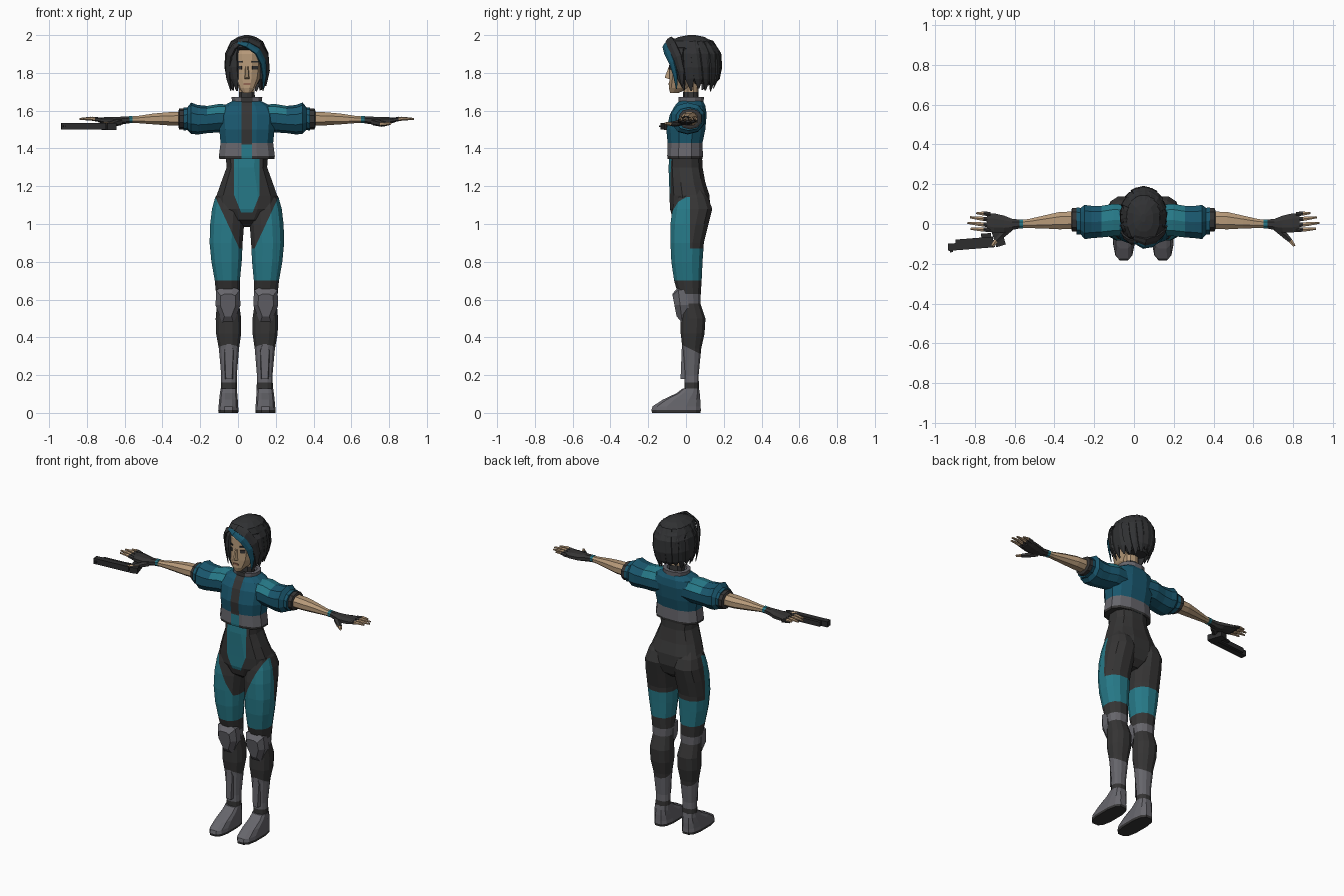
import bpy, bmesh, math, random
from mathutils import Vector, Matrix

random.seed(4)
CX = 0.047  # the body stands slightly right of centre
COLORS = {
    "skin": (0.47, 0.32, 0.19), "lips": (0.30, 0.14, 0.09), "hair_black": (0.030, 0.031, 0.033),
    "suit_black": (0.036, 0.035, 0.035), "suit_teal": (0.020, 0.195, 0.25),
    "jacket_blue": (0.010, 0.095, 0.155), "armour_grey": (0.135, 0.133, 0.150),
    "gun_black": (0.026, 0.026, 0.027),
}
NAMES = list(COLORS)
MATS = []
for key, c in COLORS.items():
    m = bpy.data.materials.new(key)
    m.diffuse_color = (*c, 1)
    MATS.append(m)


def finish(name, bm, color, cuts=()):
    """Cut along planes, colour faces by a name or a rule, and make the object."""
    for co, no in cuts:
        bmesh.ops.bisect_plane(bm, geom=bm.verts[:] + bm.edges[:] + bm.faces[:],
                               plane_co=co, plane_no=no)
    bmesh.ops.recalc_face_normals(bm, faces=bm.faces[:])
    bm.normal_update()
    me = bpy.data.meshes.new(name)
    used = []
    for f in bm.faces:
        key = color if isinstance(color, str) else color(f.calc_center_median(), f.normal)
        if key not in used:
            used.append(key)
        f.material_index = used.index(key)
    bm.to_mesh(me)
    bm.free()
    for key in used:
        me.materials.append(MATS[NAMES.index(key)])
    ob = bpy.data.objects.new(name, me)
    ob.location.x = CX
    bpy.context.collection.objects.link(ob)
    return ob


def skin_rings(rings):
    bm = bmesh.new()
    vs = [[bm.verts.new(p) for p in r] for r in rings]
    n = len(vs[0])
    for a, b in zip(vs, vs[1:]):
        for i in range(n):
            bm.faces.new((a[i], a[(i + 1) % n], b[(i + 1) % n], b[i]))
    bm.faces.new(vs[0][::-1])
    bm.faces.new(vs[-1])
    return bm


def oval(n, p):
    for i in range(n):
        a = (i + 0.5) * 2 * math.pi / n
        c, s = math.cos(a), math.sin(a)
        yield math.copysign(abs(c) ** p, c), math.copysign(abs(s) ** p, s)


def column(name, rows, color, cuts=(), s=1, n=12, p=0.85):
    """Upright loft; rows are (z, x0, x1, y0, y1)."""
    rings = [[(s * ((x0 + x1) / 2 + u * (x1 - x0) / 2), (y0 + y1) / 2 + v * (y1 - y0) / 2, z)
              for u, v in oval(n, p)] for z, x0, x1, y0, y1 in rows]
    return finish(name, skin_rings(rings), color, cuts)


def trunk(name, rows, *args, **kw):
    return column(name, [(z, -r, r, a, b) for z, r, a, b in rows], *args, **kw)


def limb(name, rows, color, cuts=(), s=1, n=10):
    """Sideways loft; rows are (x, yc, zc, ry, rz)."""
    rings = [[(s * x, y + u * ry, z + v * rz) for u, v in oval(n, 0.9)] for x, y, z, ry, rz in rows]
    return finish(name, skin_rings(rings), color, cuts)


def strand(name, pts, widths, thick, color, out=None, n=6, cuts=()):
    """Flat tapered tube along points; out is the flat side's direction."""
    pts = [Vector(q) for q in pts]
    rings = []
    for i, q in enumerate(pts):
        t = (pts[min(i + 1, len(pts) - 1)] - pts[max(i - 1, 0)]).normalized()
        o = out or (q - Vector((0, 0.035, 1.83)))
        side = t.cross(o).normalized()
        up = side.cross(t)
        w = widths[i]
        rings.append([q + side * u * w + up * v * w * thick for u, v in oval(n, 1)])
    return finish(name, skin_rings(rings), color, cuts)


def box(name, loc, size, color, rot=0):
    bm = bmesh.new()
    bmesh.ops.create_cube(bm, size=1, matrix=Matrix.Translation(loc) @ Matrix.Rotation(rot, 4, 'Z')
                          @ Matrix.Diagonal((*size, 1)))
    return finish(name, bm, color)


def zcut(*zs):
    return [((0, 0, z), (0, 0, 1)) for z in zs]


def xcut(*xs):
    return [((x, 0, 0), (1, 0, 0)) for x in xs]


# Bodysuit trunk with a rounded front panel
def trunk_color(c, nrm):
    inside = abs(c.x) < min(0.068, 0.03 + (c.z - 1.06) * 0.4)
    return "suit_teal" if c.y < 0 and c.z > 1.06 and inside else "suit_black"


slopes = [((s * 0.03, 0, 1.06), (s, 0, -0.4)) for s in (1, -1)]
trunk("bodysuit_trunk", [(0.985, .03, -.02, .07), (1.02, .10, -.07, .11), (1.08, .165, -.088, .13),
      (1.15, .165, -.09, .128), (1.22, .14, -.092, .105), (1.30, .11, -.095, .09), (1.42, .12, -.085, .085)],
      trunk_color, xcut(-.068, .068) + zcut(1.06) + slopes, p=0.78)


# Legs, boots and knee pads
def leg_color(c, nrm):
    x = abs(c.x)
    if c.z < 0.35 - 0.5 * c.y:
        return "suit_black" if 0.13 < c.z < 0.16 else "armour_grey"
    if c.z < 0.70:
        return "armour_grey" if 0.58 < c.z < 0.63 else "suit_black"
    panel = (x - .045) * .29 > (c.z - .88) * .135 and c.y < .02
    return "suit_teal" if c.z < 0.87 or panel else "suit_black"


leg_rows = [(1.18, .05, .145, -.03, .09), (1.14, .02, .17, -.06, .12), (1.08, .01, .187, -.075, .142),
            (1.0, .012, .197, -.085, .122), (.9, .02, .2, -.085, .097), (.8, .025, .19, -.08, .09),
            (.7, .035, .172, -.065, .085), (.63, .035, .165, -.045, .08), (.58, .04, .16, -.035, .078),
            (.5, .028, .167, -.03, .105), (.42, .028, .165, -.03, .1), (.34, .04, .15, -.02, .082),
            (.2, .052, .137, -.01, .068), (.1, .05, .14, -.01, .07)]
foot_rows = [(0, .045, .152, -.183, .08), (.015, .043, .153, -.186, .082), (.035, .045, .151, -.18, .08),
             (.07, .047, .148, -.125, .078), (.105, .05, .144, -.05, .074), (.13, .052, .14, -.018, .07)]
pad_shape = [(-.062, .65), (-.03, .665), (.03, .665), (.062, .65), (.066, .57), (.03, .475), (-.03, .475), (-.066, .57)]
for s, side in ((1, "left"), (-1, "right")):
    column(side + "_leg", leg_rows, leg_color,
           zcut(.13, .16, .58, .63, .7, .87) + [((0, .02, 0), (0, 1, 0)), ((0, 0, .35), (0, .5, 1)),
           ((s * .045, 0, .88), (s * .29, 0, -.135))], s)
    column(side + "_boot", foot_rows, lambda c, nrm: "suit_black" if c.z < .014 else "armour_grey", (), s, p=0.7)
    pad = [[(s * (.1 + x * k), y - (z - .56) * .12, .57 + (z - .57) * k) for x, z in pad_shape]
           for k, y in ((1, .015), (1, -.03), (.62, -.06))]
    finish(side + "_knee_pad", skin_rings(pad), "armour_grey")
    # Raised shin plate on the boot
    shin = [[(s * (.095 + x * k), y + (.3 - z) * -.04, z) for x, z in
             ((-.03, .33), (0, .40), (.03, .33), (.022, .18), (-.022, .18))] for k, y in ((1, .01), (.75, -.024))]
    finish(side + "_shin_plate", skin_rings(shin), "armour_grey")


# Cropped jacket, open at the front, with grey hem
def jacket_color(c, nrm):
    if abs(c.x) < .028 and c.y < 0:
        return "suit_black" if c.z > 1.42 else "suit_teal"
    if c.z < 1.36:
        return "suit_black"
    return "armour_grey" if c.z < 1.43 else "jacket_blue"


trunk("jacket", [(1.345, .15, -.1, .09), (1.36, .152, -.102, .092), (1.43, .143, -.1, .09), (1.5, .15, -.107, .105),
      (1.58, .155, -.088, .112), (1.625, .13, -.062, .105), (1.65, .08, -.04, .092)],
      jacket_color, xcut(-.028, .028) + zcut(1.42, 1.43), p=0.78)
trunk("collar", [(1.58, .088, -.055, .1), (1.63, .078, -.043, .094), (1.672, .084, -.043, .097), (1.672, .06, -.025, .075),
      (1.64, .055, -.02, .07)], lambda c, nrm: "suit_black" if abs(c.x) < .03 and c.y < 0.02 else "armour_grey",
      xcut(-.03, .03))


# Sleeves, cuffs, arms and half-finger gloves
def sleeve_color(c, nrm):
    return "suit_teal" if .11 < abs(c.x) < .21 and nrm.z > .45 else "jacket_blue"


fingers = [(.05, .055, .84), (.022, .034, .872), (-.006, .006, .885), (-.03, -.024, .868)]
for s, side in ((1, "left"), (-1, "right")):
    limb(side + "_sleeve", [(.08, .02, 1.56, .08, .072), (.15, .02, 1.56, .085, .075), (.21, .012, 1.553, .083, .072),
         (.26, .01, 1.552, .085, .078), (.295, .01, 1.56, .09, .083), (.315, .014, 1.558, .07, .06),
         (.335, .015, 1.556, .072, .062)], sleeve_color, xcut(s * .11, s * .21), s)
    limb(side + "_cuff", [(.328, .022, 1.556, .058, .05), (.335, .022, 1.556, .062, .055), (.358, .022, 1.556, .062, .055),
         (.362, .022, 1.556, .05, .045)], "suit_black", (), s)
    limb(side + "_forearm", [(.33, .02, 1.557, .046, .04), (.42, .017, 1.557, .047, .037), (.5, .01, 1.556, .035, .03),
         (.58, .002, 1.553, .024, .02), (.65, 0, 1.552, .02, .017)], "skin", (), s, 8)
    limb(side + "_wristband", [(.605, 0, 1.553, .025, .021), (.624, 0, 1.553, .024, .02)], "suit_teal", (), s, 8)
    limb(side + "_glove", [(.622, 0, 1.552, .024, .02), (.66, -.002, 1.548, .03, .022), (.70, 0, 1.545, .045, .022),
         (.75, .005, 1.548, .052, .019), (.785, .009, 1.55, .048, .013)], "suit_black", (), s, 8)
    for i, (y0, y1, x1) in enumerate(fingers):
        path = [(s * .77, y0, 1.55), (s * (.77 + x1) / 2, (y0 + y1) / 2, 1.558), (s * x1, y1, 1.556)]
        strand(f"{side}_finger_{i + 1}", path, (.013, .011, .006), .9,
               lambda c, nrm: "suit_black" if abs(c.x) < .803 else "skin", Vector((0, 0, 1)), cuts=xcut(s * .803))
    strand(side + "_thumb", [(s * .67, -.02, 1.54), (s * .715, -.06, 1.53), (s * .74, -.085, 1.53), (s * .76, -.11, 1.532)],
           (.02, .017, .012, .007), .9, lambda c, nrm: "suit_black" if c.y > -.08 else "skin", Vector((0, 0, 1)))

# Pistol lying flat below the right hand
box("pistol_slide", (-.865, -.108, 1.517), (.235, .036, .036), "gun_black", -.1 + .18)
box("pistol_frame", (-.85, -.083, 1.516), (.19, .024, .03), "gun_black", .08)
box("pistol_grip", (-.73, -.062, 1.516), (.05, .10, .036), "gun_black", .3)
box("pistol_trigger_guard", (-.79, -.062, 1.516), (.05, .03, .012), "gun_black", .08)
box("pistol_sight", (-.965, -.137, 1.517), (.014, .01, .008), "gun_black", .08)

# Neck, head and face
trunk("neck", [(1.6, .05, -.02, .075), (1.69, .043, -.015, .065), (1.78, .042, -.01, .065)],
      lambda c, nrm: "suit_black" if c.z < 1.7 else "skin", zcut(1.7), n=10)
trunk("head", [(1.693, .02, -.085, -.04), (1.72, .046, -.092, .02), (1.77, .071, -.09, .06), (1.83, .08, -.088, .1),
      (1.9, .08, -.085, .12), (1.95, .06, -.06, .1)], "skin", p=0.8)
nose = [[(-.008, -.085, 1.835), (.008, -.085, 1.835), (.015, -.084, 1.765), (-.015, -.084, 1.765)],
        [(-.004, -.091, 1.833), (.004, -.091, 1.833), (.006, -.113, 1.775), (-.006, -.113, 1.775)]]
finish("nose", skin_rings(nose), "skin")
box("lips", (0, -.09, 1.742), (.036, .007, .011), "lips")
for s, side in ((1, "left"), (-1, "right")):
    box(side + "_eye", (s * .041, -.077, 1.828), (.034, .009, .018), "suit_black", s * .53)
    box(side + "_eyebrow", (s * .042, -.076, 1.858), (.04, .009, .008), "hair_black", s * .53)
    box(side + "_ear", (s * .08, .02, 1.81), (.016, .03, .05), "skin")

# Hair: inner cap, ring of jagged locks, and the swept fringe with a blue streak
trunk("hair_cap", [(1.74, .06, .04, .13), (1.78, .085, .02, .158), (1.84, .1, 0, .175), (1.9, .106, -.03, .178),
      (1.935, .102, -.1, .168), (1.97, .082, -.09, .135), (1.99, .05, -.04, .1), (2.0, .012, .01, .05)], "hair_black")
profile = [(.25, 1.99), (.72, 1.962), (.97, 1.90), (1.0, 1.83), (.93, 1.77), (.8, 1.72)]
for i in range(14):
    a = math.radians(-38 + 256 * i / 13)
    drop = random.uniform(-.02, .025)
    pts = [(.106 * r * math.cos(a + .05 * j), .036 + .142 * r * math.sin(a + .05 * j), z + (drop if j == 5 else 0))
           for j, (r, z) in enumerate(profile)]
    strand(f"hair_lock_{i + 1}", pts, (.012, .026, .034, .034, .027, .005), .4, "hair_black")
fringe = (.012, .022, .024, .022, .016, .004)
strand("fringe_streak", [(-.045, -.088, 1.96), (.005, -.11, 1.948), (.055, -.1, 1.915), (.086, -.074, 1.855),
       (.093, -.056, 1.785), (.085, -.05, 1.715)], fringe, .4, "jacket_blue")
strand("fringe_upper", [(-.05, -.07, 1.972), (.01, -.09, 1.975), (.065, -.075, 1.947), (.1, -.045, 1.885),
       (.108, -.025, 1.81), (.1, -.02, 1.73)], (.014, .024, .028, .028, .022, .005), .4, "hair_black")
strand("fringe_side", [(-.03, -.09, 1.965), (-.066, -.088, 1.94), (-.092, -.068, 1.895), (-.1, -.05, 1.84),
       (-.098, -.042, 1.77), (-.085, -.045, 1.705)], fringe, .4, "hair_black")
